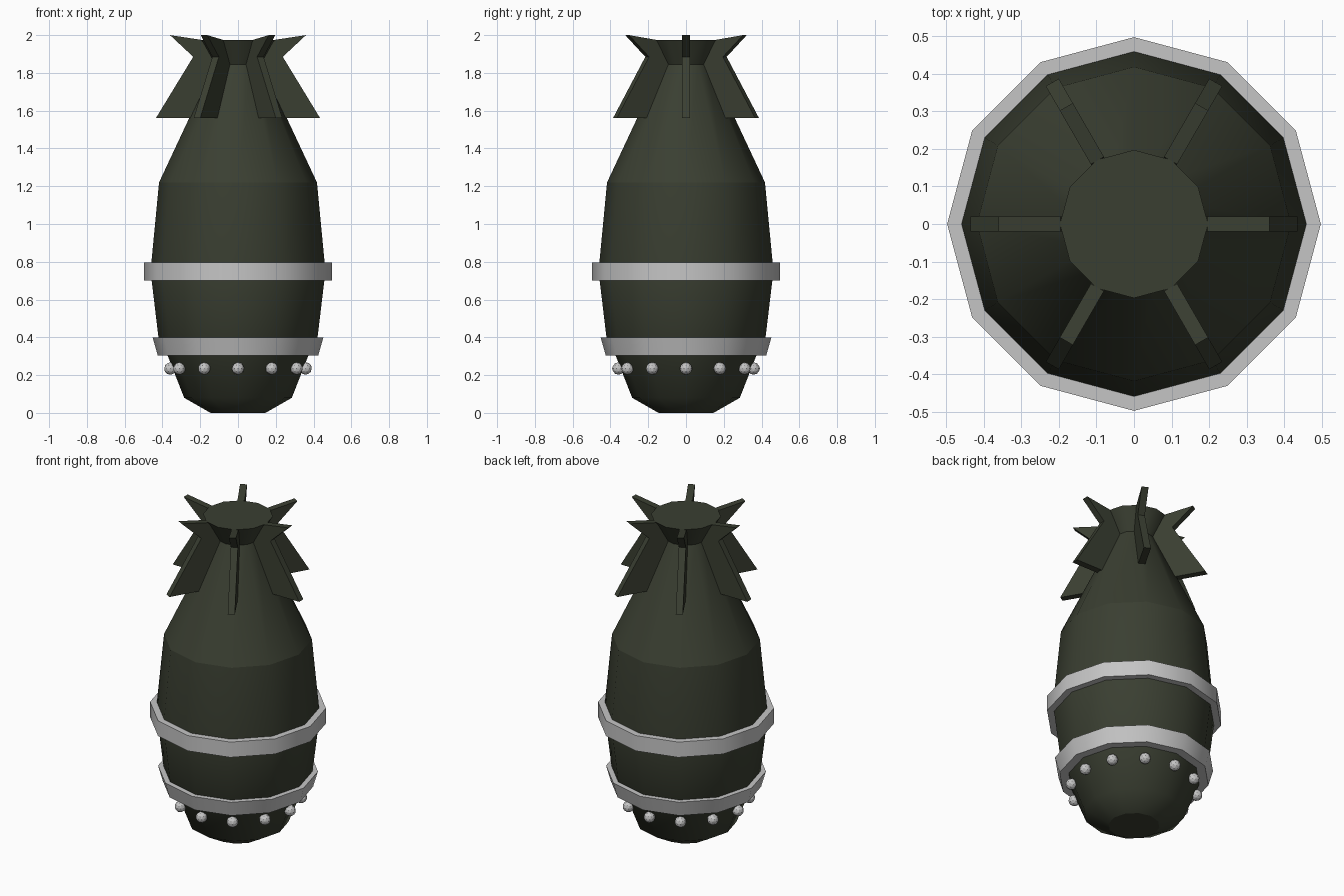
import bpy, bmesh, math
from mathutils import Matrix, Vector

if "Cube" in bpy.data.objects:
    bpy.data.objects.remove(bpy.data.objects["Cube"])

SIDES = 12


def material(name, rgb):
    m = bpy.data.materials.new(name)
    m.diffuse_color = (*rgb, 1)
    m.use_nodes = True
    m.node_tree.nodes["Principled BSDF"].inputs["Base Color"].default_value = m.diffuse_color
    return m


olive = material("dark olive paint", (0.042, 0.049, 0.031))
steel = material("light grey steel", (0.56, 0.56, 0.56))


def finish(name, bm, mat):
    bmesh.ops.recalc_face_normals(bm, faces=bm.faces[:])
    me = bpy.data.meshes.new(name)
    bm.to_mesh(me)
    bm.free()
    me.materials.append(mat)
    ob = bpy.data.objects.new(name, me)
    bpy.context.collection.objects.link(ob)
    return ob


def lathe(name, profile, mat, sharp=(), closed=False):
    """Spin (radius, z) points; profile points listed in sharp keep a hard rim."""
    bm = bmesh.new()
    rings = []
    for r, z in profile:
        rings.append([bm.verts.new((r * math.cos(a), r * math.sin(a), z))
                      for a in (math.tau * i / SIDES for i in range(SIDES))])
    n = len(rings)
    for k in range(n if closed else n - 1):
        lo, hi = rings[k], rings[(k + 1) % n]
        for i in range(SIDES):
            j = (i + 1) % SIDES
            bm.faces.new((lo[i], lo[j], hi[j], hi[i])).smooth = True
    if not closed:
        bm.faces.new(rings[0][::-1])
        bm.faces.new(rings[-1])
    for k in sharp:
        for i in range(SIDES):
            bm.edges.get((rings[k][i], rings[k][(i + 1) % SIDES])).smooth = False
    return finish(name, bm, mat)


# Shell: rounded nose, swelling middle, tapered neck and flared tail
lathe("body", [(0.145, 0), (0.285, 0.08), (0.375, 0.31), (0.42, 0.39), (0.463, 0.75),
               (0.418, 1.22), (0.125, 1.845), (0.197, 1.975)], olive, sharp=(5, 6, 7))

# Metal bands
lathe("middle_band", [(0.44, 0.70), (0.497, 0.70), (0.497, 0.795), (0.44, 0.795)],
      steel, sharp=range(4), closed=True)
lathe("lower_band", [(0.35, 0.305), (0.425, 0.305), (0.452, 0.40), (0.40, 0.40)],
      steel, sharp=range(4), closed=True)

# Six notched tail fins
FIN = [(0.10, 1.56), (0.435, 1.56), (0.237, 1.885), (0.36, 2.0), (0.195, 1.975), (0.10, 1.85)]
for i in range(6):
    bm = bmesh.new()
    face = bm.faces.new([bm.verts.new((x, -0.02, z)) for x, z in FIN])
    ext = bmesh.ops.extrude_face_region(bm, geom=[face])
    bmesh.ops.translate(bm, vec=Vector((0, 0.04, 0)),
                        verts=[v for v in ext["geom"] if isinstance(v, bmesh.types.BMVert)])
    bm.transform(Matrix.Rotation(math.tau * i / 6, 4, 'Z'))
    finish(f"tail_fin_{i + 1}", bm, olive)

# Ring of studs around the nose
bm = bmesh.new()
for i in range(SIDES):
    a = math.tau * i / SIDES
    bmesh.ops.create_icosphere(bm, subdivisions=2, radius=0.033, matrix=Matrix.Translation(
        (0.358 * math.cos(a), 0.358 * math.sin(a), 0.235)))
finish("nose_studs", bm, steel)
